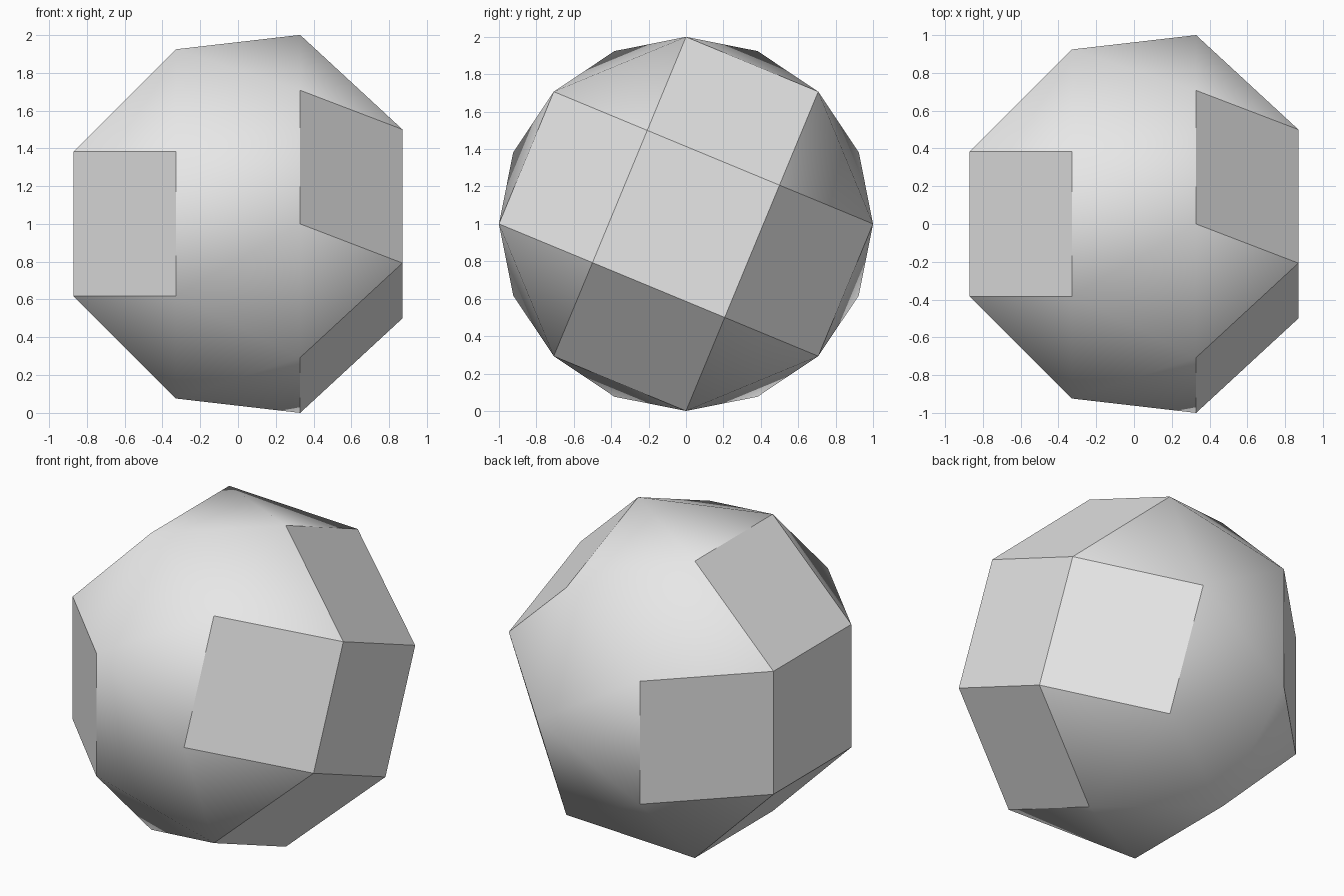
import bpy, bmesh
from math import sin, cos, pi, sqrt, radians

if "Cube" in bpy.data.objects:
    bpy.data.objects.remove(bpy.data.objects["Cube"])

# Proportions: every edge of the solid has the same length
EDGE = 2 * sin(pi / 8)
SQUARE_RADIUS = EDGE / sqrt(2)
CAP_HEIGHT = EDGE / sqrt(2)
HALF_BAND = 0.329

grey = bpy.data.materials.new("plain_grey")
grey.use_nodes = True
colour = (0.8, 0.8, 0.8, 1)
grey.diffuse_color = colour
grey.node_tree.nodes["Principled BSDF"].inputs["Base Color"].default_value = colour

bm = bmesh.new()


def ring(x, radius, count, start):
    """Regular polygon around the x axis, start angle in degrees."""
    angles = [radians(start) + 2 * pi * i / count for i in range(count)]
    return [bm.verts.new((x, radius * cos(a), 1 + radius * sin(a))) for a in angles]


def cap(side, start):
    """Square end, with alternating squares and triangles down to an octagon."""
    octagon = ring(side * HALF_BAND, 1, 8, start)
    square = ring(side * (HALF_BAND + CAP_HEIGHT), SQUARE_RADIUS, 4, start + 22.5)
    bm.faces.new(square)
    for j in range(4):
        a, b, c = (octagon[(2 * j + k) % 8] for k in range(3))
        bm.faces.new((square[j], a, b))
        bm.faces.new((square[j], b, c, square[(j + 1) % 4]))
    return octagon


# Two caps, twisted by half an octagon step
left = cap(1, 0)
right = cap(-1, 22.5)

# Zigzag band of triangles between the caps
for k in range(8):
    n = (k + 1) % 8
    bm.faces.new((left[k], left[n], right[k]))
    bm.faces.new((right[k], right[n], left[n]))

bmesh.ops.recalc_face_normals(bm, faces=bm.faces)
mesh = bpy.data.meshes.new("faceted_ball")
bm.to_mesh(mesh)
bm.free()
mesh.materials.append(grey)

ball = bpy.data.objects.new("faceted_ball", mesh)
bpy.context.collection.objects.link(ball)
bpy.context.view_layer.objects.active = ball
ball.select_set(True)
bpy.ops.object.shade_smooth_by_angle(angle=radians(30))
